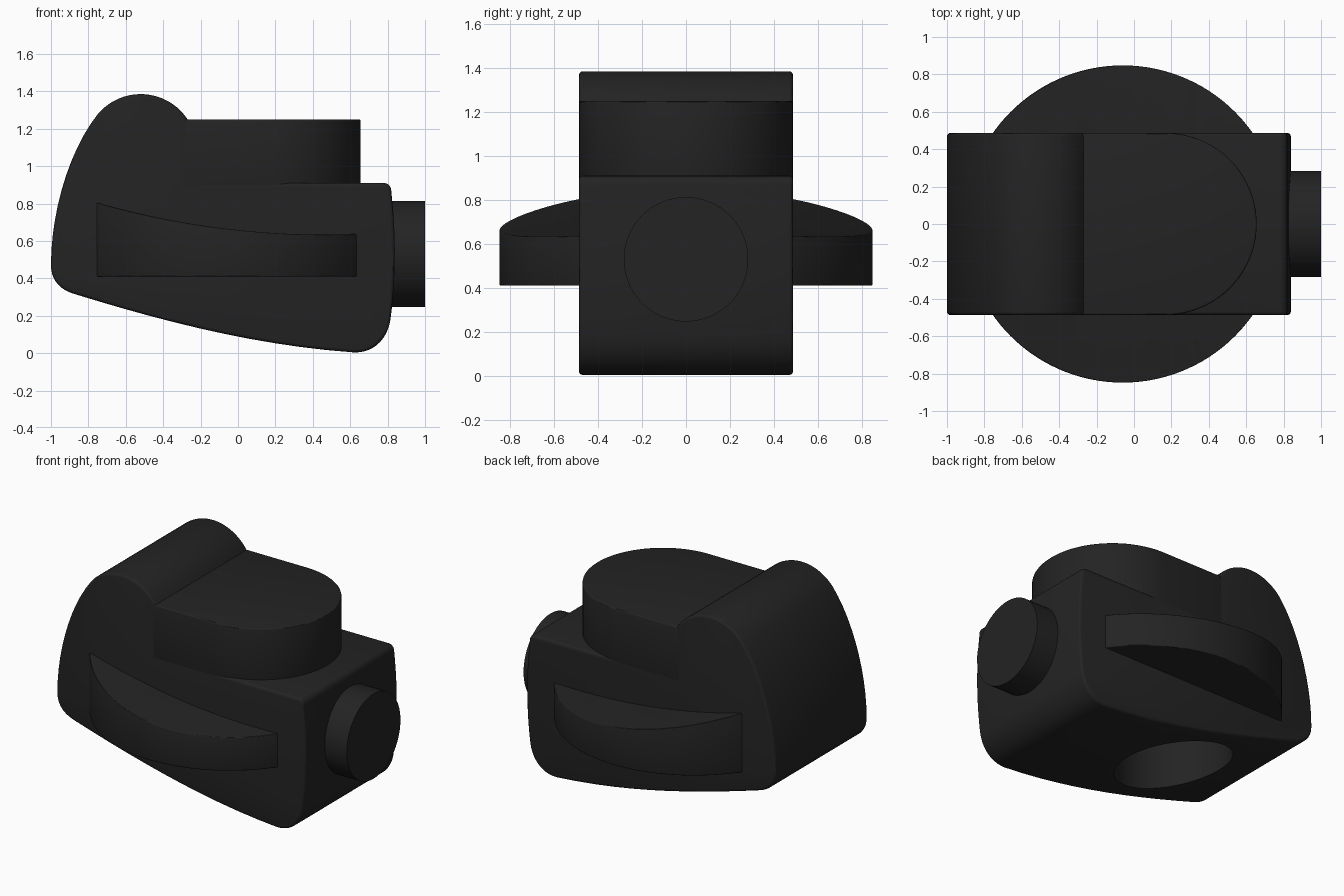
import bpy, bmesh, math
from mathutils import Vector, Matrix
from mathutils.geometry import interpolate_bezier

default = bpy.data.objects.get("Cube")
if default:
    bpy.data.objects.remove(default)

COLOUR = (0.017, 0.017, 0.017, 1)
black = bpy.data.materials.new("matte_black")
black.use_nodes = True
black.diffuse_color = COLOUR
shader = black.node_tree.nodes["Principled BSDF"]
shader.inputs["Base Color"].default_value = COLOUR
shader.inputs["Roughness"].default_value = 0.6


def prism(name, outline, start, depth, axis):
    """Extrude an outline: axis Y takes (x, z) points, axis Z takes (x, y) points."""
    bm = bmesh.new()
    place = (lambda a, b: (a, start, b)) if axis == "Y" else (lambda a, b: (a, b, start))
    face = bm.faces.new([bm.verts.new(place(a, b)) for a, b in outline])
    new = bmesh.ops.extrude_face_region(bm, geom=[face])["geom"]
    shift = Vector((0, depth, 0)) if axis == "Y" else Vector((0, 0, depth))
    bmesh.ops.translate(bm, vec=shift, verts=[v for v in new if isinstance(v, bmesh.types.BMVert)])
    bmesh.ops.recalc_face_normals(bm, faces=bm.faces)
    return finish_mesh(name, bm)


def finish_mesh(name, bm):
    mesh = bpy.data.meshes.new(name)
    bm.to_mesh(mesh)
    bm.free()
    mesh.materials.append(black)
    obj = bpy.data.objects.new(name, mesh)
    bpy.context.collection.objects.link(obj)
    return obj


def activate(obj):
    bpy.ops.object.select_all(action="DESELECT")
    obj.select_set(True)
    bpy.context.view_layer.objects.active = obj


def apply(obj, kind, **settings):
    activate(obj)
    mod = obj.modifiers.new(kind.lower(), kind)
    for key, value in settings.items():
        setattr(mod, key, value)
    bpy.ops.object.modifier_apply(modifier=mod.name)


def soften(obj, width):
    apply(obj, "BEVEL", width=width, segments=3, limit_method="ANGLE",
          angle_limit=math.radians(40))


def arc(cx, cy, radius, start, end, steps):
    angles = [math.radians(start + (end - start) * i / steps) for i in range(steps + 1)]
    return [(cx + radius * math.cos(a), cy + radius * math.sin(a)) for a in angles]


def curve(points, steps=12):
    """Chain cubic curves: start point, then handle, handle, end for each piece."""
    pts = [Vector(p) for p in points]
    out = [pts[0]]
    for i in range(0, len(pts) - 1, 3):
        out += interpolate_bezier(*pts[i:i + 4], steps)[1:]
    return [(p.x, p.y) for p in out]


HALF = 0.487

# Main body: rounded rear hump, curved back, sloping base and bowed nose
hump = arc(-0.52, 1.085, 0.3, 33, 140, 20)
shell = curve([hump[-1], (-0.90, 1.09), (-1.0, 0.76), (-1.0, 0.47),
               (-1.0, 0.38), (-0.94, 0.335), (-0.87, 0.315),
               (-0.4, 0.17), (0.1, 0.04), (0.62, 0.004),
               (0.73, 0.0), (0.80, 0.08), (0.815, 0.18),
               (0.845, 0.4), (0.845, 0.64), (0.82, 0.86),
               (0.82, 0.89), (0.805, 0.91), (0.775, 0.91)])
body = prism("main_body", hump + shell[1:] + [(-0.27, 0.91)], -HALF, 2 * HALF, "Y")
soften(body, 0.018)

# Upper housing with a half-round front
inset = HALF - 0.001
housing = prism("upper_housing", [(-0.34, -inset)] + arc(0.17, 0, inset, -90, 90, 48)
                + [(-0.34, inset)], 0.86, 0.39, "Z")
soften(housing, 0.01)

# Side flange: a round plate with a dished top
dish = curve([(-0.95, 0.865), (-0.45, 0.70), (0.15, 0.59), (0.85, 0.65)], 24)
flange = prism("side_flange", dish + [(0.85, 0.41), (-0.95, 0.41)], -0.95, 1.9, "Y")
disc = prism("flange_cutter", arc(-0.06, 0, 0.848, 0, 357, 119), 0.2, 0.9, "Z")
apply(flange, "BOOLEAN", operation="INTERSECT", object=disc, solver="EXACT")
soften(flange, 0.012)

# Round socket in the underside
socket = prism("socket_cutter", arc(-0.31, 0, 0.36, 0, 354, 59), -0.2, 0.9, "Z")
for part in (body, flange):
    apply(part, "BOOLEAN", operation="DIFFERENCE", object=socket, solver="EXACT")
for cutter in (disc, socket):
    bpy.data.objects.remove(cutter)

# Round knob on the nose
bm = bmesh.new()
bmesh.ops.create_cone(bm, cap_ends=True, segments=64, radius1=0.283, radius2=0.283, depth=0.28,
                      matrix=Matrix.Translation((0.86, 0, 0.53)) @ Matrix.Rotation(math.pi / 2, 4, "Y"))
knob = finish_mesh("nose_knob", bm)

for part in (body, housing, flange, knob):
    activate(part)
    bpy.ops.object.shade_smooth_by_angle(angle=math.radians(30))
